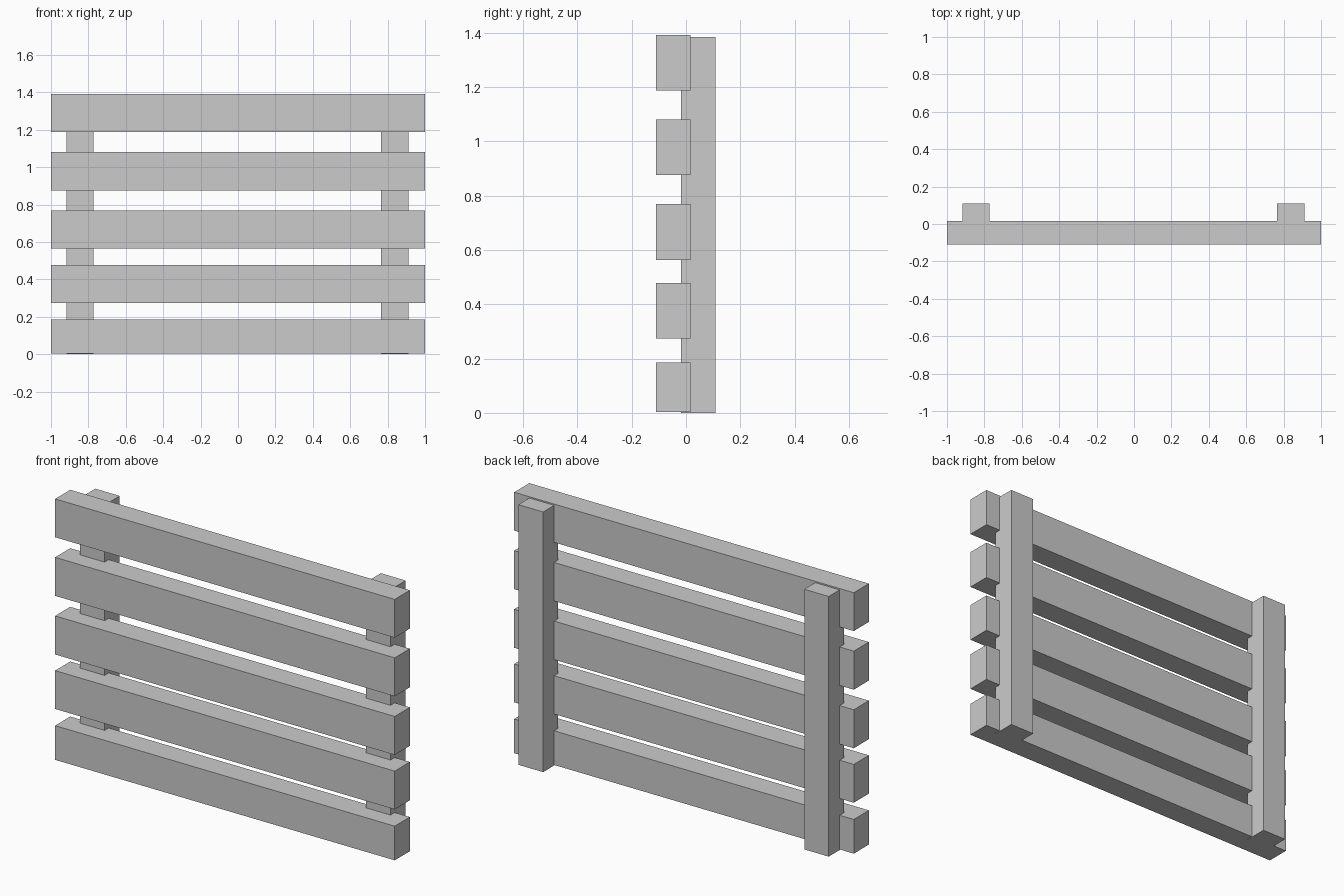
import bpy

if "Cube" in bpy.data.objects:
    bpy.data.objects.remove(bpy.data.objects["Cube"])


def box(name, x, y, z):
    """Axis-aligned box from (min, max) ranges."""
    spans = (x, y, z)
    bpy.ops.mesh.primitive_cube_add(size=1, location=[(a + b) / 2 for a, b in spans])
    ob = bpy.context.object
    ob.name = name
    ob.scale = [b - a for a, b in spans]
    bpy.ops.object.transform_apply(location=False, rotation=False, scale=True)
    return ob


# Horizontal slats across the front, bottom to top
slat_heights = [(0.003, 0.185), (0.274, 0.478), (0.564, 0.769),
                (0.876, 1.081), (1.188, 1.392)]
for i, z in enumerate(slat_heights, 1):
    box(f"slat_{i}", (-1, 1), (-0.110, 0.017), z)

# Upright posts behind, sunk slightly into the slats
for side, x in (("left", (-0.917, -0.773)), ("right", (0.765, 0.911))):
    box(f"post_{side}", x, (-0.018, 0.109), (0, 1.385))
